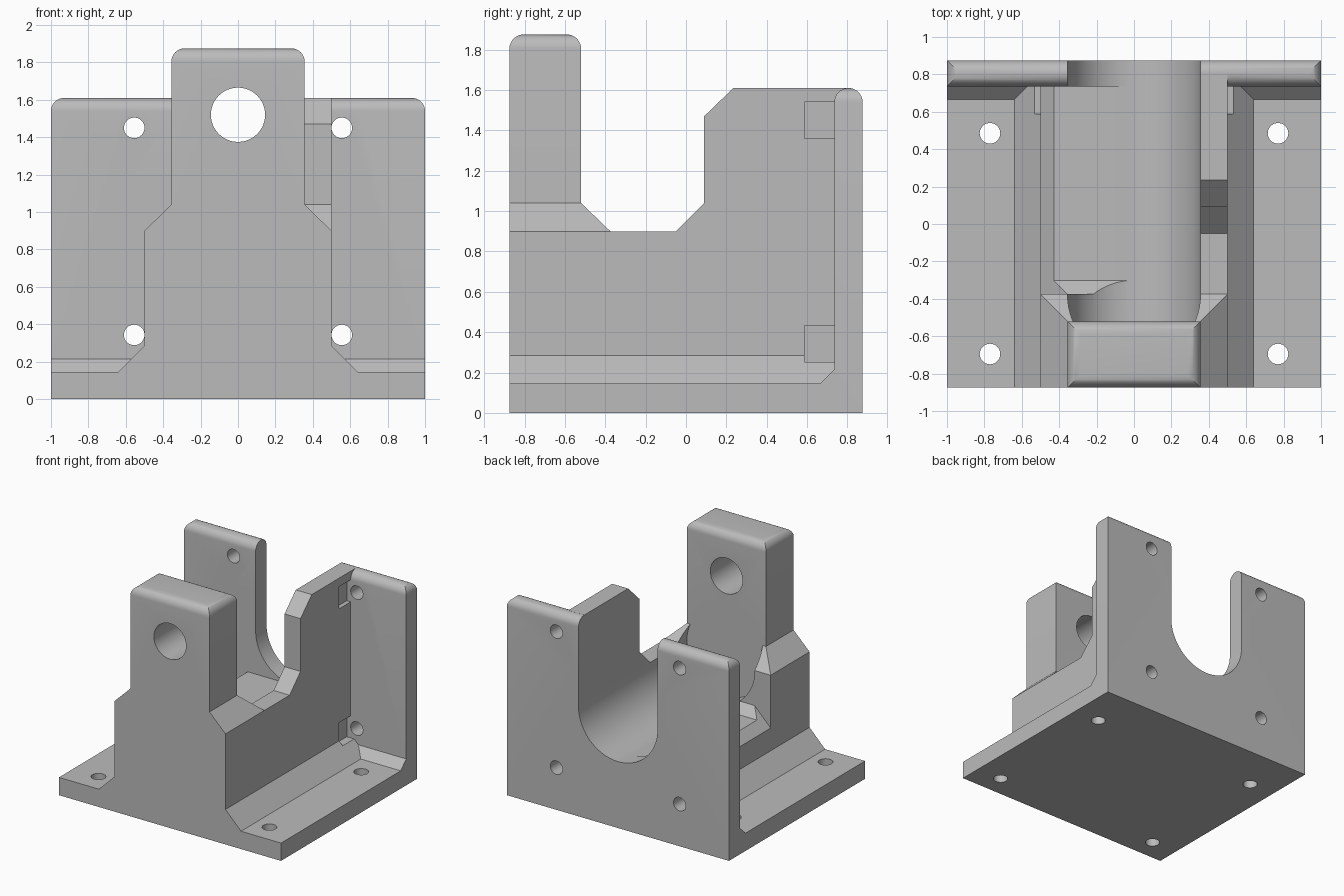
import bpy
import bmesh
from math import pi
from mathutils import Matrix, Vector

if "Cube" in bpy.data.objects:
    bpy.data.objects.remove(bpy.data.objects["Cube"], do_unlink=True)

grey = bpy.data.materials.new("plain grey")
grey.use_nodes = True
colour = (0.5, 0.5, 0.5, 1)
grey.diffuse_color = colour
grey.node_tree.nodes["Principled BSDF"].inputs["Base Color"].default_value = colour

# Main dimensions
FRONT, BACK, INNER = -0.875, 0.875, 0.735   # INNER: front face of the back plate
BORE_R, BORE_Z = 0.356, 0.897
CORE, TOWER_BACK, STEP = 0.5, -0.52, -0.375


def finish(bm, name):
    bmesh.ops.recalc_face_normals(bm, faces=bm.faces)
    mesh = bpy.data.meshes.new(name)
    bm.to_mesh(mesh)
    bm.free()
    mesh.materials.append(grey)
    obj = bpy.data.objects.new(name, mesh)
    bpy.context.scene.collection.objects.link(obj)
    return obj


def prism(name, profile, axis, start, end, round_edge=None):
    """Extrude a profile along x (points are y,z) or along y (points are x,z)."""
    bm = bmesh.new()
    def place(p, t):
        return (t, p[0], p[1]) if axis == "x" else (p[0], t, p[1])
    face = bm.faces.new([bm.verts.new(place(p, start)) for p in profile])
    made = bmesh.ops.extrude_face_region(bm, geom=[face])["geom"]
    shift = Vector(place((0, 0), end - start))
    bmesh.ops.translate(bm, vec=shift, verts=[v for v in made if isinstance(v, bmesh.types.BMVert)])
    if round_edge:   # round the top corners that run along y
        x, z = round_edge
        edges = [e for e in bm.edges
                 if all(abs(abs(v.co.x) - x) < 1e-4 and abs(v.co.z - z) < 1e-4 for v in e.verts)]
        bmesh.ops.bevel(bm, geom=edges, offset=0.07, segments=8, profile=0.5, affect="EDGES")
    return finish(bm, name)


def block(name, x, y, z, round_edge=None):
    profile = [(x[0], z[0]), (x[1], z[0]), (x[1], z[1]), (x[0], z[1])]
    return prism(name, profile, "y", y[0], y[1], round_edge)


def rod(name, centre, radius, length, along_y, sides=32):
    bm = bmesh.new()
    bmesh.ops.create_cone(bm, cap_ends=True, segments=sides, radius1=radius, radius2=radius, depth=length)
    turn = Matrix.Rotation(pi / 2, 4, "X") if along_y else Matrix()
    bm.transform(Matrix.Translation(centre) @ turn)
    return finish(bm, name)


def combine(target, other, operation):
    mod = target.modifiers.new(other.name, "BOOLEAN")
    mod.operation, mod.solver, mod.object = operation, "EXACT", other
    bpy.context.view_layer.objects.active = target
    bpy.ops.object.modifier_apply(modifier=mod.name)
    bpy.data.objects.remove(other, do_unlink=True)


# Base and back plate as one L with an inner chamfer
bracket = prism("bracket", [(FRONT, 0), (BACK, 0), (BACK, 1.61), (INNER, 1.61),
                            (INNER, 0.215), (0.665, 0.145), (FRONT, 0.145)],
                "x", -1, 1, round_edge=(1, 1.61))

# Central core with flared foot
core = prism("core", [(-0.64, 0.05), (0.64, 0.05), (0.64, 0.145), (CORE, 0.285), (CORE, 0.9),
                      (-CORE, 0.9), (-CORE, 0.285), (-0.64, 0.145)], "y", FRONT, 0.8)

# Sloped shoulders under the front tower
bm = bmesh.new()
for x, y, z in ((CORE, STEP, 0.8), (CORE, STEP, 0.9), (BORE_R, TOWER_BACK, 1.04)):
    for sx in (-x, x):
        for py in (FRONT, y):
            bm.verts.new((sx, py, z))
bmesh.ops.convex_hull(bm, input=bm.verts)
shoulders = finish(bm, "shoulders")

tower = block("tower", (-BORE_R, BORE_R), (FRONT, TOWER_BACK), (0.7, 1.875), (BORE_R, 1.875))

# Tall wall on the left side of the model
side_wall = prism("side_wall", [(-0.05, 0.7), (-0.05, 0.9), (0.09, 1.04), (0.09, 1.47),
                                (0.235, 1.61), (0.8, 1.61), (0.8, 0.7)], "x", 0.3, CORE)

for part in (core, shoulders, tower, side_wall):
    combine(bracket, part, "UNION")

# Round-bottomed channel, open at the back and top
cutters = [
    rod("bore", (0, (TOWER_BACK + 1) / 2, BORE_Z), BORE_R, 1 - TOWER_BACK, True, 96),
    block("slot", (-BORE_R, BORE_R), (-0.3, 1), (BORE_Z, 2)),
    # Lowered right side with chamfered floor
    prism("low_side", [(STEP, 0.615), (-0.303, 0.543), (INNER, 0.543), (INNER, 1.2), (STEP, 1.2)],
          "x", -0.6, 0),
    prism("low_side_chamfer", [(-0.55, 0.42), (-BORE_R, 0.614), (-BORE_R, 1.2), (-0.55, 1.2)],
          "y", STEP, INNER),
    rod("tower_hole", (0, -0.7, 1.52), 0.145, 0.6, True, 64),
]

# Screw holes and head clearances, mirrored left and right
for side in (-1, 1):
    for z in (0.343, 1.45):
        near, far = sorted((side * 0.465, side * 0.645))
        cutters.append(block("head_clearance", (near, far), (0.587, INNER), (z - 0.09, z + 0.09)))
        cutters.append(rod("back_hole", (side * 0.555, 0.8, z), 0.055, 0.4, True))
    for y in (-0.695, 0.485):
        cutters.append(rod("base_hole", (side * 0.77, y, 0.1), 0.055, 0.4, False))

for cutter in cutters:
    combine(bracket, cutter, "DIFFERENCE")

# Smooth the round surfaces and keep hard edges
bpy.ops.object.select_all(action="DESELECT")
bracket.select_set(True)
bpy.context.view_layer.objects.active = bracket
bpy.ops.object.shade_smooth_by_angle(angle=0.5)
